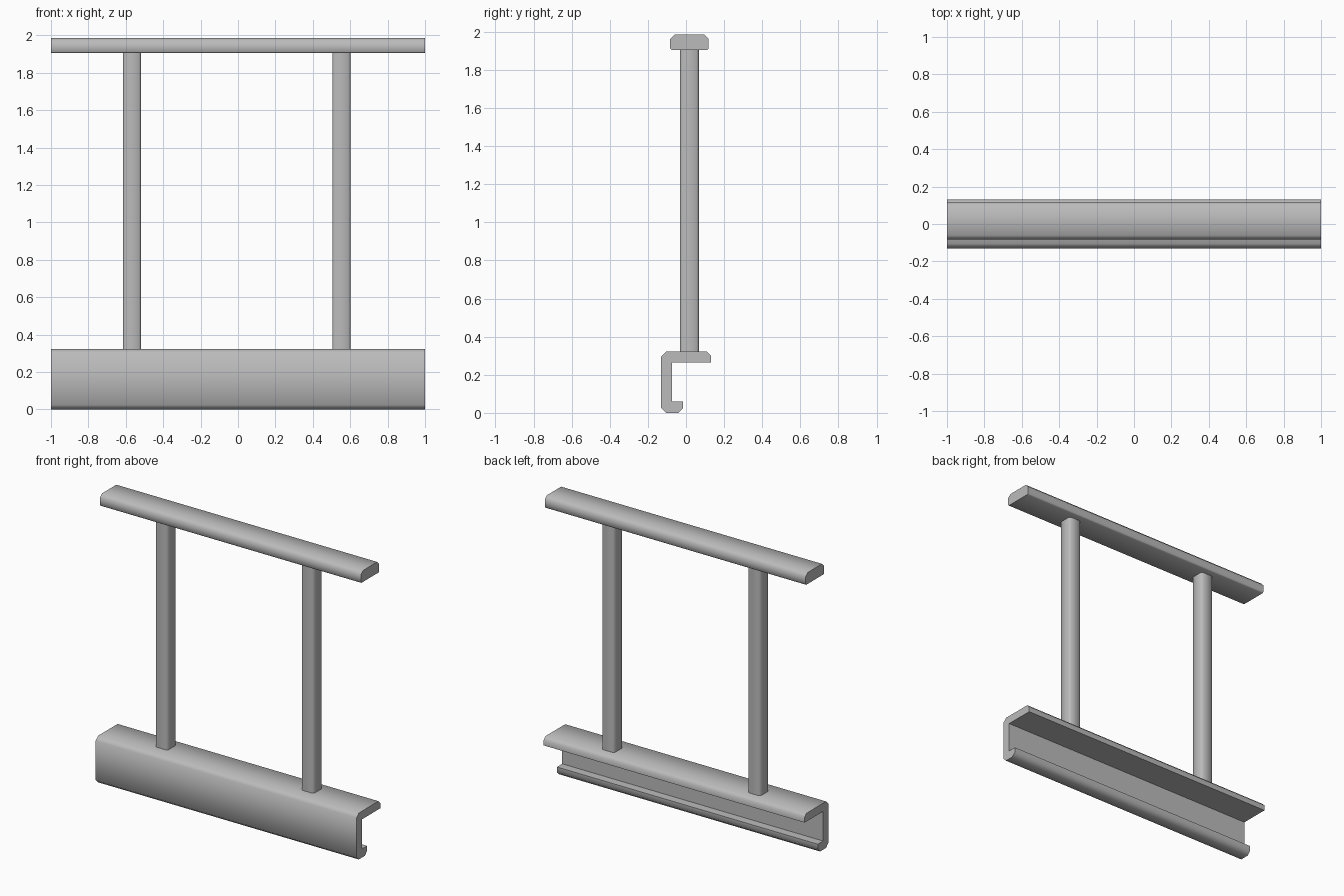
import bpy, bmesh, math

# Remove the default cube only
cube = bpy.data.objects.get("Cube")
if cube:
    bpy.data.objects.remove(cube, do_unlink=True)

# Single grey material
grey = bpy.data.materials.new("plain_grey")
grey.use_nodes = True
colour = (0.5, 0.5, 0.5, 1)
grey.diffuse_color = colour
grey.node_tree.nodes["Principled BSDF"].inputs["Base Color"].default_value = colour


def chamfered(corners):
    """Outline from (u, v, cut) corners; a non-zero cut chamfers the corner."""
    outline = []
    for i, (u, v, cut) in enumerate(corners):
        if not cut:
            outline.append((u, v))
            continue
        for pu, pv, _ in (corners[i - 1], corners[(i + 1) % len(corners)]):
            length = math.hypot(pu - u, pv - v)
            outline.append((u + (pu - u) * cut / length, v + (pv - v) * cut / length))
    return outline


def extrude(name, corners, start, end, place):
    """Sweep an outline from start to end; place maps (u, v, w) to x, y, z."""
    bm = bmesh.new()
    face = bm.faces.new([bm.verts.new(place(u, v, start)) for u, v in chamfered(corners)])
    swept = bmesh.ops.extrude_face_region(bm, geom=[face])["geom"]
    a, b = place(0, 0, start), place(0, 0, end)
    bmesh.ops.translate(bm, vec=[q - p for p, q in zip(a, b)],
                        verts=[g for g in swept if isinstance(g, bmesh.types.BMVert)])
    bmesh.ops.recalc_face_normals(bm, faces=bm.faces)
    mesh = bpy.data.meshes.new(name)
    bm.to_mesh(mesh)
    bm.free()
    mesh.materials.append(grey)
    obj = bpy.data.objects.new(name, mesh)
    bpy.context.collection.objects.link(obj)
    bpy.ops.object.select_all(action="DESELECT")
    obj.select_set(True)
    bpy.context.view_layer.objects.active = obj
    bpy.ops.object.shade_smooth_by_angle(angle=math.radians(50))
    return obj


def along_x(u, v, w):
    return (w, u, v)


def along_z(u, v, w):
    return (u, v, w)


# Hooked base channel: top flange, front web and bottom lip
base = [(-0.13, 0, 0.025), (-0.015, 0, 0.025), (-0.015, 0.06, 0), (-0.073, 0.06, 0),
        (-0.073, 0.265, 0), (0.13, 0.265, 0), (0.13, 0.322, 0.02), (-0.13, 0.322, 0.025)]
extrude("base_channel", base, -1, 1, along_x)

# Top rail
rail = [(-0.083, 1.906, 0.006), (0.118, 1.906, 0.006),
        (0.118, 1.985, 0.022), (-0.083, 1.985, 0.022)]
extrude("top_rail", rail, -1, 1, along_x)

# Two square posts with eased corners
for name, x in (("right_post", -0.567), ("left_post", 0.553)):
    post = [(x + sx * 0.049, 0.018 + sy * 0.05, 0.012)
            for sx, sy in ((-1, -1), (1, -1), (1, 1), (-1, 1))]
    extrude(name, post, 0.315, 1.91, along_z)
